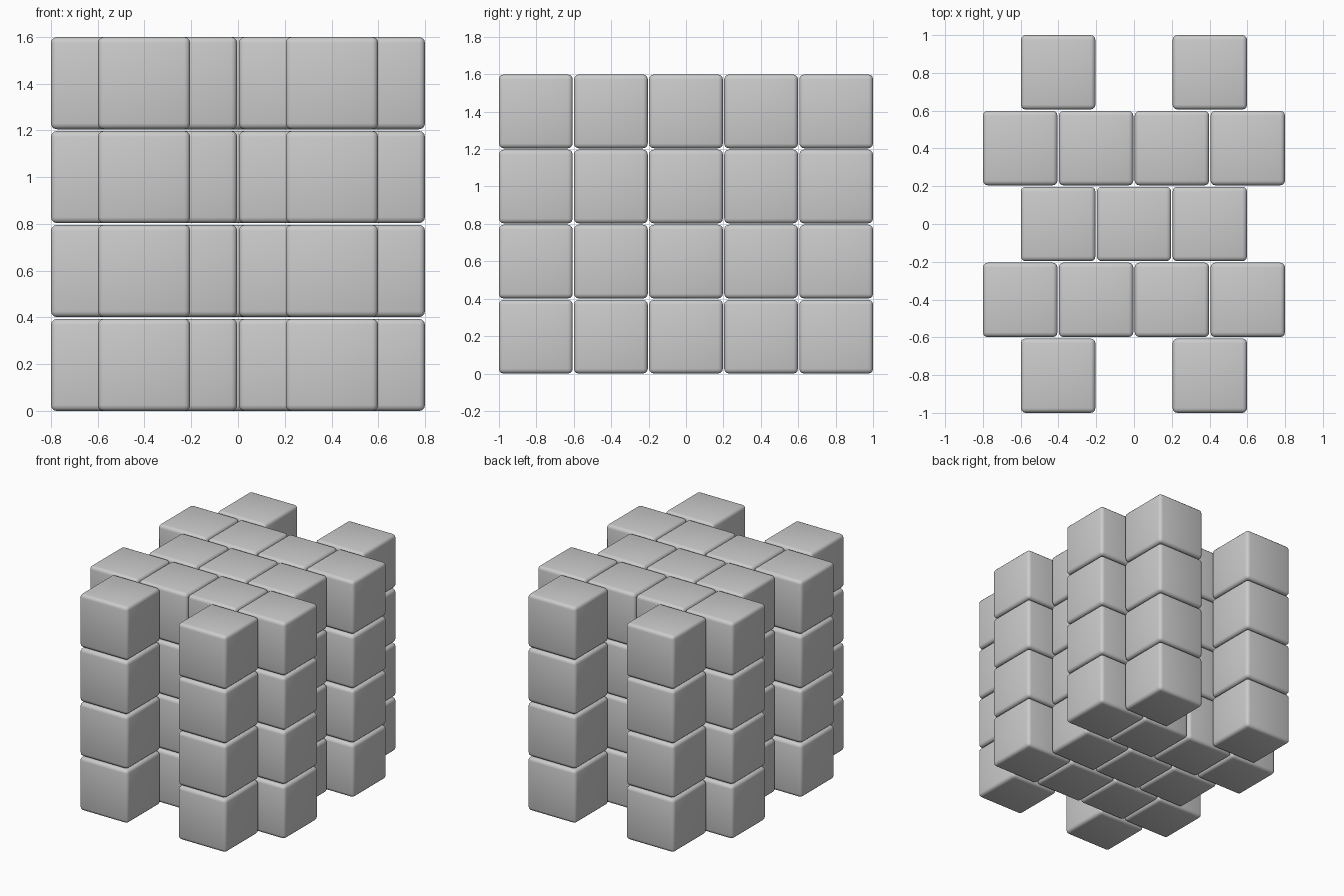
import bpy
import bmesh

cube = bpy.data.objects.get("Cube")
if cube:
    bpy.data.objects.remove(cube, do_unlink=True)

SIZE = 0.394
PITCH = 0.4015
RADIUS = 0.025
LAYERS = 4
# Number of blocks in each row from front to back, and their spacing in pitches
ROWS = [(2, 2), (4, 1), (3, 1), (4, 1), (2, 2)]

grey = bpy.data.materials.new("light grey")
grey.use_nodes = True
colour = (0.6, 0.6, 0.6, 1)
grey.diffuse_color = colour
grey.node_tree.nodes["Principled BSDF"].inputs["Base Color"].default_value = colour

# One rounded block shared by every position
block_mesh = bpy.data.meshes.new("rounded_block")
bm = bmesh.new()
bmesh.ops.create_cube(bm, size=SIZE)
bmesh.ops.bevel(bm, geom=bm.edges[:], offset=RADIUS, segments=3,
                profile=0.5, affect='EDGES')
for face in bm.faces:
    face.smooth = True
bm.to_mesh(block_mesh)
bm.free()
block_mesh.materials.append(grey)

# Staggered rows stacked in layers
for layer in range(LAYERS):
    for row, (count, step) in enumerate(ROWS):
        for i in range(count):
            block = bpy.data.objects.new(f"block_layer{layer}_row{row}_{i}", block_mesh)
            # paired end blocks stand two pitches apart
            x = (i - (count - 1) / 2) * step * PITCH
            y = (row - (len(ROWS) - 1) / 2) * PITCH
            block.location = (x, y, SIZE / 2 + layer * PITCH)
            bpy.context.collection.objects.link(block)
